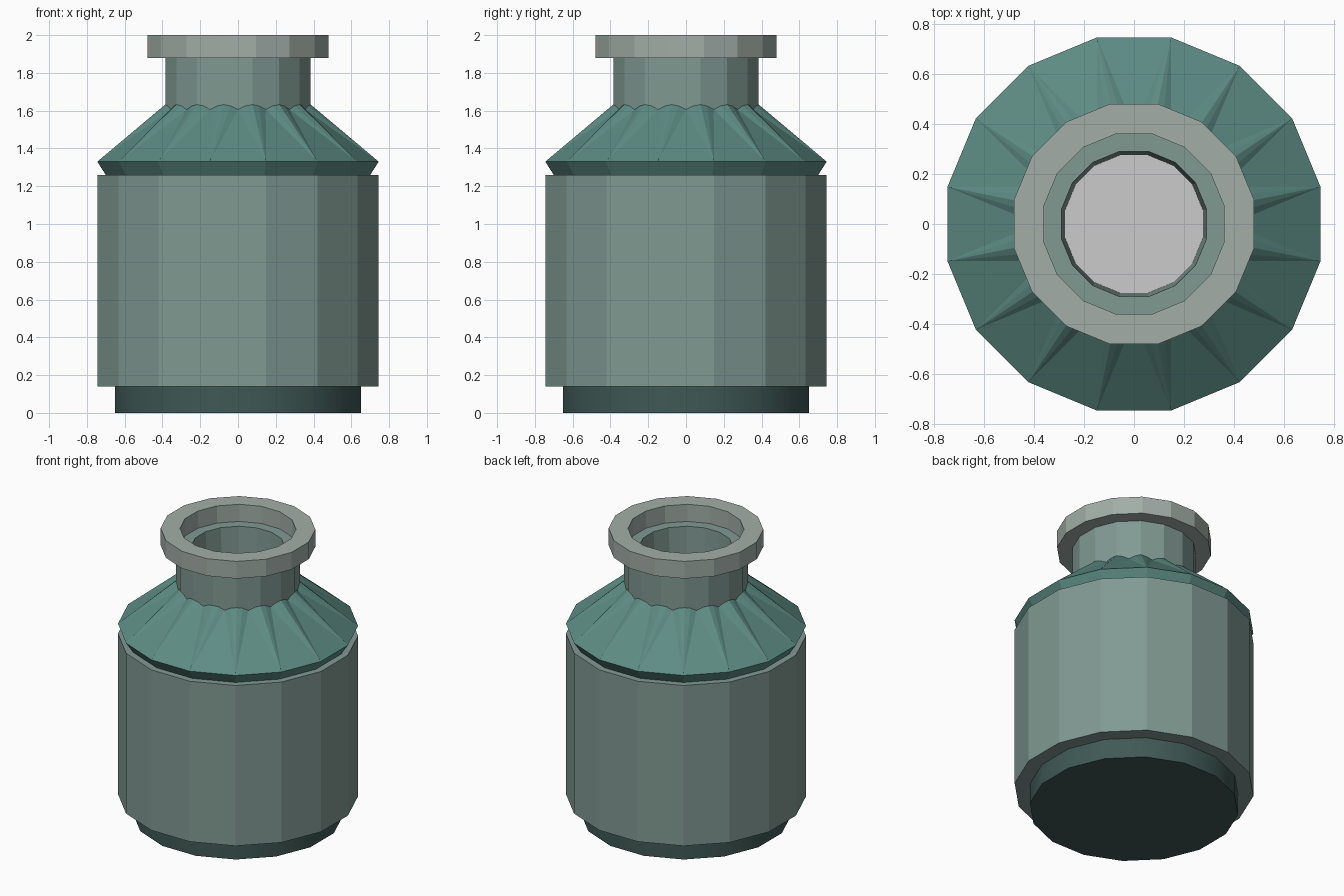
import bpy, bmesh, math

if "Cube" in bpy.data.objects:
    bpy.data.objects.remove(bpy.data.objects["Cube"])

N = 16
STEP = 2 * math.pi / N
HALF = STEP / 2
K = 1 / math.cos(HALF)          # flat half-width -> corner radius


def material(name, rgb):
    m = bpy.data.materials.new(name)
    m.diffuse_color = (*rgb, 1)
    m.use_nodes = True
    m.node_tree.nodes["Principled BSDF"].inputs["Base Color"].default_value = m.diffuse_color
    return m


def finish(name, bm, mat=None, smooth=False):
    bmesh.ops.recalc_face_normals(bm, faces=bm.faces)
    mesh = bpy.data.meshes.new(name)
    bm.to_mesh(mesh)
    bm.free()
    ob = bpy.data.objects.new(name, mesh)
    bpy.context.collection.objects.link(ob)
    if mat:
        mesh.materials.append(mat)
    if smooth:
        bpy.context.view_layer.objects.active = ob
        ob.select_set(True)
        bpy.ops.object.shade_smooth_by_angle(angle=math.radians(30))
        ob.select_set(False)
    return ob


def ring(bm, width, z):
    return [bm.verts.new((width * K * math.cos(HALF + i * STEP),
                          width * K * math.sin(HALF + i * STEP), z)) for i in range(N)]


def lathe(name, profile, mat=None, closed=False, smooth=False):
    """Sixteen-sided turning of (half width, z) points; open profiles get end caps."""
    bm = bmesh.new()
    rings = [ring(bm, w, z) for w, z in profile]
    pairs = list(zip(rings, rings[1:]))
    if closed:
        pairs.append((rings[-1], rings[0]))
    else:
        bm.faces.new(rings[0])
        bm.faces.new(rings[-1])
    for a, b in pairs:
        for i in range(N):
            j = (i + 1) % N
            bm.faces.new((a[i], a[j], b[j], b[i]))
    return finish(name, bm, mat, smooth)


dark = material("dark_green", (0.05, 0.10, 0.09))
pale = material("pale_green", (0.22, 0.32, 0.29))
teal = material("teal", (0.11, 0.26, 0.23))
light = material("light_grey_green", (0.36, 0.42, 0.39))

# Foot and main body
lathe("foot", [(0.65, 0), (0.65, 0.14)], dark, smooth=True)
lathe("body", [(0.745, 0.14), (0.745, 1.26)], pale)

# Neck tube with tapering bore, and the rim collar on top
lathe("neck", [(0.385, 1.40), (0.385, 1.88), (0.29, 1.88), (0.275, 1.40)], pale, closed=True)
lathe("rim", [(0.48, 1.88), (0.48, 2.0), (0.36, 2.0), (0.36, 1.88)], light, closed=True)

# Floor seen down the bore
bm = bmesh.new()
bm.faces.new(ring(bm, 0.29, 1.42))
finish("bore_floor", bm)

# Pleated shoulder: a rib rises from every outer corner and widens to the neck
bm = bmesh.new()
low = ring(bm, 0.70, 1.26)
edge = ring(bm, 0.745, 1.33)
SUB = 4
top = []
for i in range(N * SUB):
    t = (i % SUB) / SUB                      # 0 = valley, 0.5 = rib crest
    a = i * STEP / SUB
    off = (a + HALF) % STEP - HALF           # angle from the middle of a neck face
    r = 0.383 / math.cos(off)
    top.append(bm.verts.new((r * math.cos(a), r * math.sin(a),
                             1.608 + 0.026 * math.sin(math.pi * t))))
for i in range(N):
    j = (i + 1) % N
    bm.faces.new((low[i], low[j], edge[j], edge[i]))
    bm.faces.new((edge[i], edge[j], top[j * SUB]))
    for s in range(SUB):
        bm.faces.new((edge[i], top[i * SUB + s], top[(i * SUB + s + 1) % (N * SUB)]))
finish("pleated_shoulder", bm, teal)
